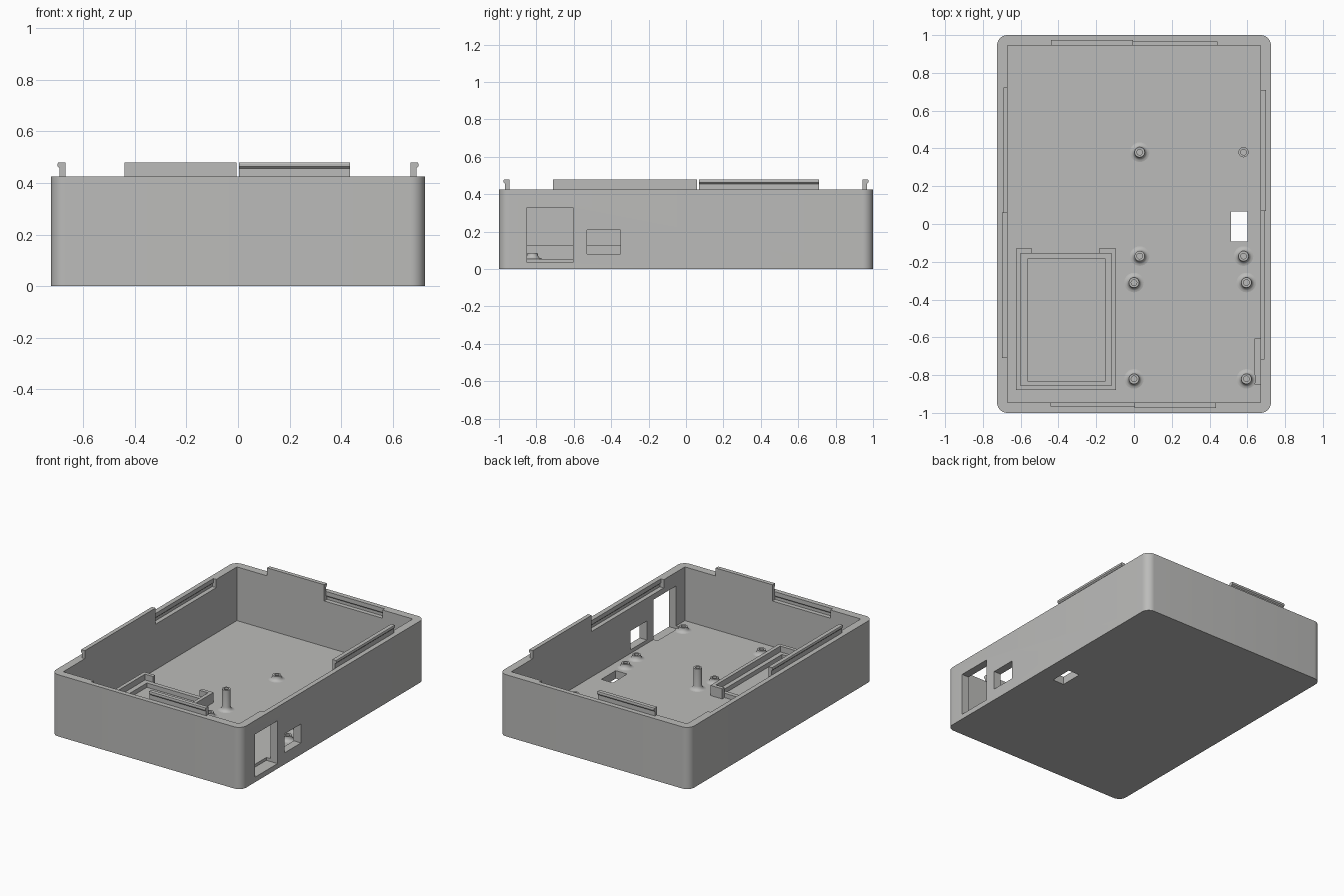
import bpy, bmesh, math
from mathutils import Vector

if "Cube" in bpy.data.objects:
    bpy.data.objects.remove(bpy.data.objects["Cube"])

HX, HY, H = 0.725, 1.0, 0.425      # outer half sizes and rim height
IX, IY, FLOOR = 0.67, 0.945, 0.055  # inner half sizes and floor level

grey = bpy.data.materials.new("warm grey plastic")
grey.diffuse_color = (0.5, 0.5, 0.49, 1)
grey.use_nodes = True
grey.node_tree.nodes["Principled BSDF"].inputs["Base Color"].default_value = grey.diffuse_color


def finish(name, bm):
    bmesh.ops.recalc_face_normals(bm, faces=bm.faces)
    me = bpy.data.meshes.new(name)
    bm.to_mesh(me)
    bm.free()
    ob = bpy.data.objects.new(name, me)
    bpy.context.collection.objects.link(ob)
    me.materials.append(grey)
    return ob


def prism(name, pts, offset):
    """Extrude a closed 3D outline along an offset vector."""
    bm = bmesh.new()
    a = [bm.verts.new(p) for p in pts]
    b = [bm.verts.new(Vector(p) + Vector(offset)) for p in pts]
    n = len(a)
    bm.faces.new(a)
    bm.faces.new(b[::-1])
    for i in range(n):
        bm.faces.new((a[i], a[(i + 1) % n], b[(i + 1) % n], b[i]))
    return finish(name, bm)


def box(name, x0, x1, y0, y1, z0, z1):
    return prism(name, [(x0, y0, z0), (x1, y0, z0), (x1, y1, z0), (x0, y1, z0)],
                 (0, 0, z1 - z0))


def activate(ob):
    bpy.ops.object.select_all(action='DESELECT')
    ob.select_set(True)
    bpy.context.view_layer.objects.active = ob


def smooth(ob, degrees=30):
    activate(ob)
    bpy.ops.object.shade_smooth_by_angle(angle=math.radians(degrees))


def cut(ob, cutter):
    cutter.hide_render = True
    mod = ob.modifiers.new("cut", 'BOOLEAN')
    mod.operation, mod.solver, mod.object = 'DIFFERENCE', 'EXACT', cutter
    activate(ob)
    bpy.ops.object.modifier_apply(modifier=mod.name)
    bpy.data.objects.remove(cutter)


def wall_strip(name, wall, s0, s1, profile):
    """Run a (distance outward from inner face, z) profile along one wall."""
    axis, side = wall
    if axis == 'x':
        return prism(name, [(side * (IX + d), s0, z) for d, z in profile], (0, s1 - s0, 0))
    return prism(name, [(s0, side * (IY + d), z) for d, z in profile], (s1 - s0, 0, 0))


# Case: rounded block hollowed from the top
R = 0.055
outline = []
for cx, cy, start in ((1, 1, 0), (-1, 1, 90), (-1, -1, 180), (1, -1, 270)):
    for i in range(11):
        t = math.radians(start + 9 * i)
        outline.append((cx * (HX - R) + R * math.cos(t), cy * (HY - R) + R * math.sin(t), 0))
case = prism("case", outline, (0, 0, H))
cut(case, box("hollow", -IX, IX, -IY, IY, FLOOR, 1))

# Openings in the right wall and the floor
cut(case, box("tall_port", 0.64, 0.8, -0.85, -0.605, 0.035, 0.33))
cut(case, box("small_port", 0.64, 0.8, -0.53, -0.35, 0.08, 0.21))
cut(case, box("floor_slot", 0.513, 0.60, -0.092, 0.065, -0.1, 0.1))

# Snap tabs and matching recesses: wall, tab range, recess range
tab = [(0, H), (0, 0.48), (0.028, 0.48), (0.030, 0.474), (0.030, 0.464),
       (0.022, 0.456), (0.022, H)]
recess = [(-0.02, 0.45), (0.022, 0.45), (0.022, 0.396), (0.030, 0.388),
          (0.030, 0.368), (-0.02, 0.368)]
walls = {
    "front": (('y', -1), (0.003, 0.435), (-0.44, 0.003)),
    "back": (('y', 1), (-0.44, -0.005), (-0.005, 0.44)),
    "right": (('x', 1), (0.07, 0.71), (-0.715, 0.07)),
    "left": (('x', -1), (-0.71, 0.06), (0.06, 0.72)),
}
for side, (wall, t, r) in walls.items():
    cut(case, wall_strip("recess", wall, r[0], r[1], recess))
    wall_strip(side + "_snap_tab", wall, t[0], t[1], tab)
smooth(case)


# Screw posts: turned profile with a blind hole, most with a flared foot
def post(name, x, y, top, flared=True):
    foot = [(0.052, 0), (0.042, 0.002), (0.034, 0.008), (0.029, 0.018)] if flared else [(0.027, 0)]
    prof = foot + [(0.027, 0.026), (0.027, top), (0.015, top), (0.015, 0.003), (0, 0.003)]
    bm = bmesh.new()
    vs = [bm.verts.new((r, 0, z)) for r, z in prof]
    es = [bm.edges.new(p) for p in zip(vs, vs[1:])]
    bmesh.ops.spin(bm, geom=vs + es, axis=(0, 0, 1), cent=(0, 0, 0),
                   angle=2 * math.pi, steps=24)
    bmesh.ops.remove_doubles(bm, verts=bm.verts, dist=1e-5)
    bmesh.ops.translate(bm, verts=bm.verts, vec=(x, y, FLOOR))
    smooth(finish(name, bm), 40)


for i, (x, y) in enumerate([(0.03, 0.38), (0.58, -0.17), (0, -0.31),
                            (0.595, -0.31), (0, -0.82), (0.595, -0.82)]):
    post(f"screw_post_{i + 1}", x, y, 0.03)
post("tall_post", 0.03, -0.17, 0.145)
post("plain_post", 0.58, 0.38, 0.03, flared=False)

# Tray: U-shaped wall with hooked ends, and a lower ledge ring inside it
x0, x1, y0, y1 = -0.625, -0.095, -0.88, -0.13
w = 0.025
prism("tray_wall", [(x0, y0, FLOOR), (x1, y0, FLOOR), (x1, y1, FLOOR), (-0.185, y1, FLOOR),
                    (-0.185, y1 - w, FLOOR), (x1 - w, y1 - w, FLOOR), (x1 - w, y0 + w, FLOOR),
                    (x0 + w, y0 + w, FLOOR), (x0 + w, y1 - w, FLOOR), (-0.54, y1 - w, FLOOR),
                    (-0.54, y1, FLOOR), (x0, y1, FLOOR)], (0, 0, 0.07))
ledge = box("tray_ledge", x0 + w, x1 - w, y0 + w, y1 - w, FLOOR, 0.085)
cut(ledge, box("ledge_opening", -0.565, -0.15, -0.83, -0.185, 0, 0.2))
